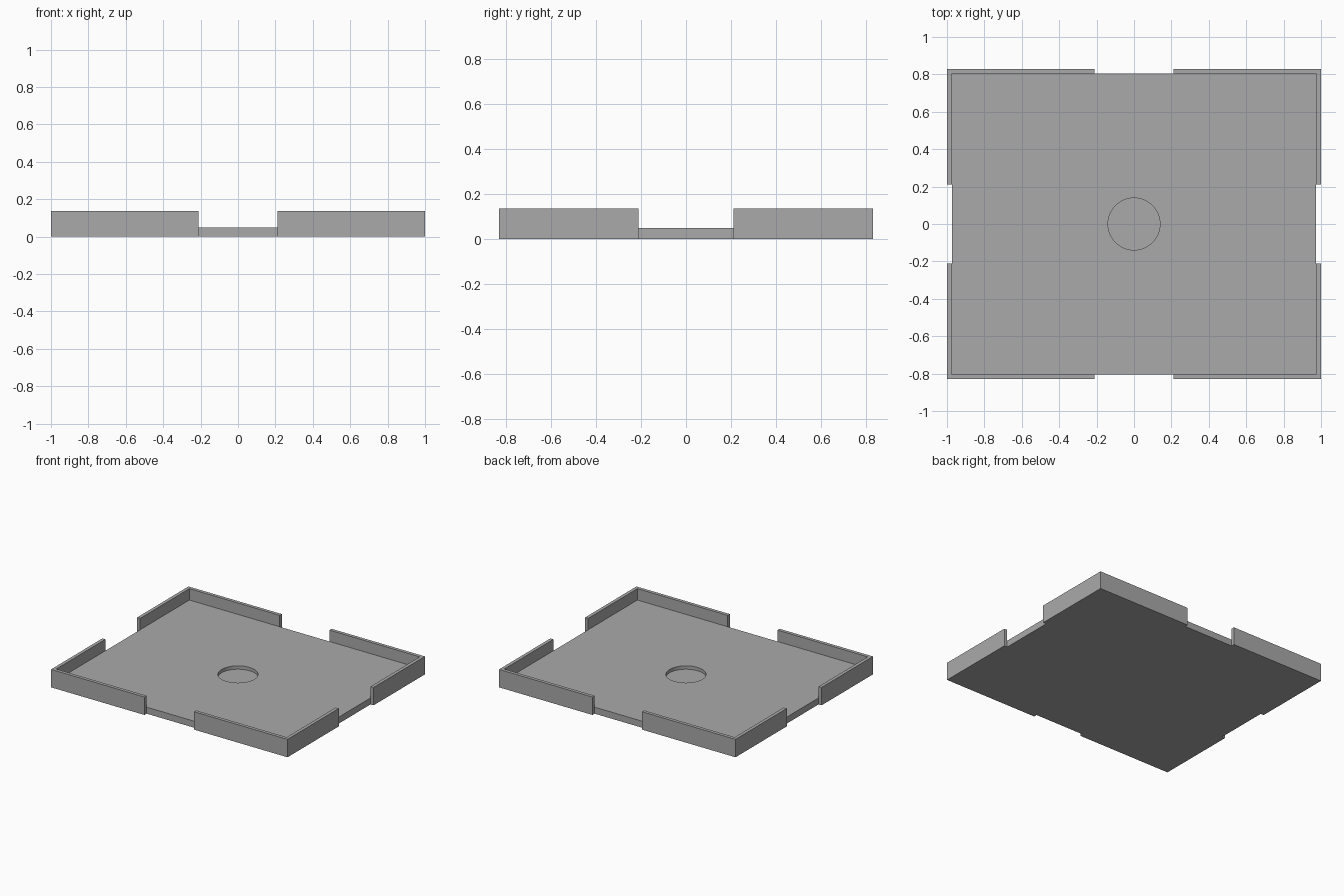
import bpy
import bmesh

if "Cube" in bpy.data.objects:
    bpy.data.objects.remove(bpy.data.objects["Cube"])

HX, HY = 1.0, 0.83          # outer half sizes
WALL, GAP = 0.026, 0.21     # wall thickness, half width of the side openings
FLOOR, TOP = 0.05, 0.137    # floor and wall heights
RECESS_R, RECESS_D = 0.139, 0.026

grey = bpy.data.materials.new("plain grey")
grey.use_nodes = True
colour = (0.4, 0.4, 0.4, 1)
grey.diffuse_color = colour
grey.node_tree.nodes["Principled BSDF"].inputs["Base Color"].default_value = colour


def prism(name, outline, z0, z1):
    """Extrude a flat outline straight up from z0 to z1."""
    bm = bmesh.new()
    base = bm.faces.new([bm.verts.new((x, y, z0)) for x, y in outline])
    top = bmesh.ops.extrude_face_region(bm, geom=[base])["geom"]
    verts = [v for v in top if isinstance(v, bmesh.types.BMVert)]
    bmesh.ops.translate(bm, verts=verts, vec=(0, 0, z1 - z0))
    bmesh.ops.recalc_face_normals(bm, faces=bm.faces)
    mesh = bpy.data.meshes.new(name)
    bm.to_mesh(mesh)
    bm.free()
    mesh.materials.append(grey)
    obj = bpy.data.objects.new(name, mesh)
    bpy.context.collection.objects.link(obj)
    return obj


# Floor plate with a shallow round recess in the middle
ix, iy = HX - WALL, HY - WALL
plate = prism("floor_plate", [(-ix, -iy), (ix, -iy), (ix, iy), (-ix, iy)], 0, FLOOR)

bpy.ops.mesh.primitive_cylinder_add(vertices=64, radius=RECESS_R, depth=0.2,
                                    location=(0, 0, FLOOR - RECESS_D + 0.1))
cutter = bpy.context.object
cutter.name = "recess_cutter"
cutter.hide_render = True
cutter.data.materials.append(grey)
cut = plate.modifiers.new("recess", "BOOLEAN")
cut.operation = "DIFFERENCE"
cut.solver = "EXACT"
cut.object = cutter
bpy.ops.object.select_all(action="DESELECT")
plate.select_set(True)
bpy.context.view_layer.objects.active = plate
bpy.ops.object.modifier_apply(modifier=cut.name)
bpy.data.objects.remove(cutter)
bpy.ops.object.shade_smooth_by_angle()

# L-shaped corner walls, one per corner
corner = [(GAP, iy), (ix, iy), (ix, GAP), (HX, GAP), (HX, HY), (GAP, HY)]
for side, sx in (("left", 1), ("right", -1)):
    for end, sy in (("front", -1), ("back", 1)):
        prism(f"{end}_{side}_corner_wall", [(x * sx, y * sy) for x, y in corner], 0, TOP)
